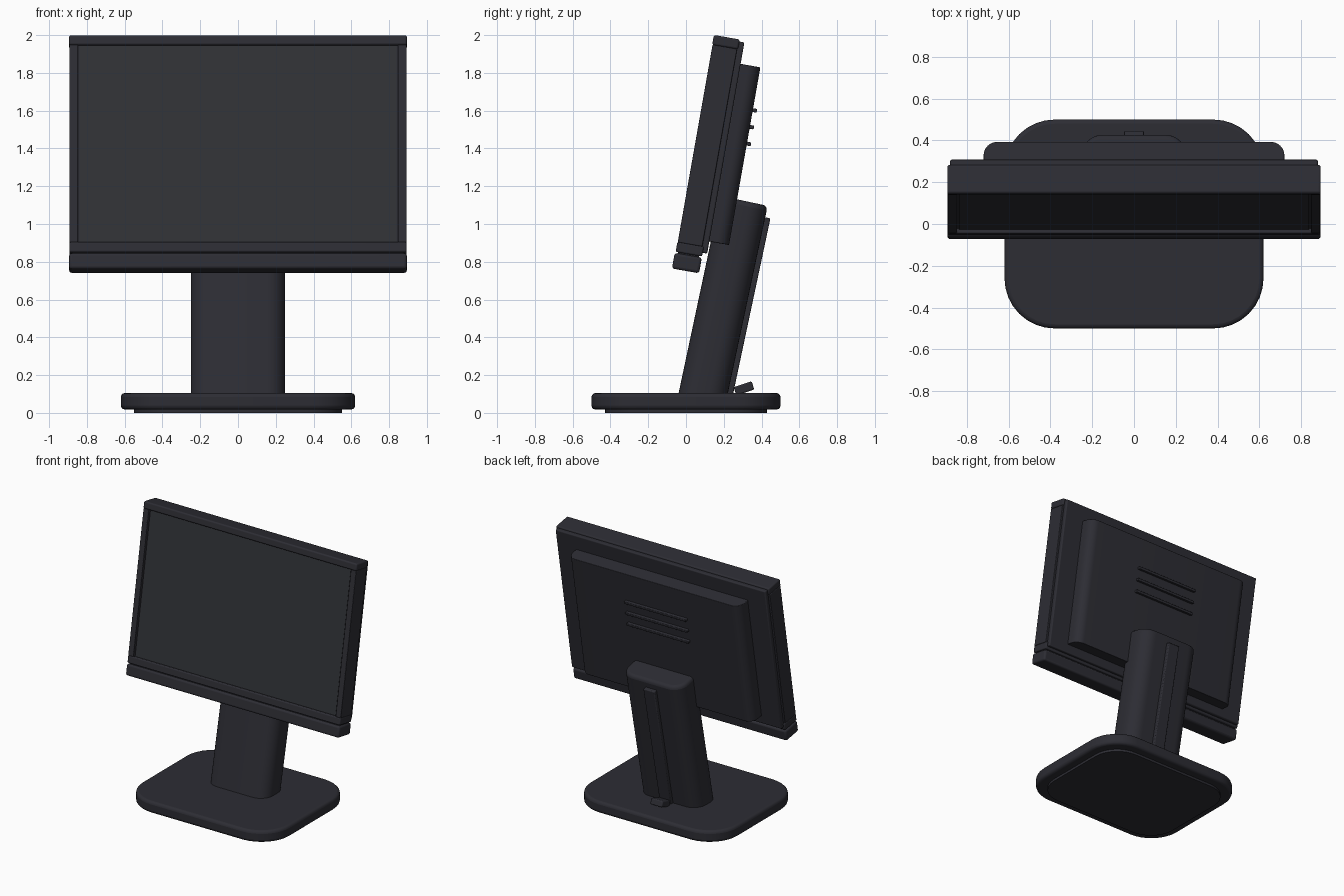
import bpy, bmesh, math
from mathutils import Matrix

cube = bpy.data.objects.get("Cube")
if cube:
    bpy.data.objects.remove(cube, do_unlink=True)


def material(name, rgb):
    m = bpy.data.materials.new(name)
    m.use_nodes = True
    m.diffuse_color = (*rgb, 1)
    m.node_tree.nodes["Principled BSDF"].inputs["Base Color"].default_value = (*rgb, 1)
    return m


CASE = material("dark case plastic", (0.026, 0.026, 0.034))
SCREEN = material("screen grey", (0.029, 0.031, 0.036))

# Leaning frames: z runs up the part, y runs out of its back
UPRIGHT = Matrix.Identity(4)
HEAD = Matrix.Rotation(math.radians(-10), 4, 'X')
NECK = Matrix.Rotation(math.radians(-12), 4, 'X')


def box(name, x, y, z, frame=UPRIGHT, mat=CASE, corner=0, back_only=False, edge=0):
    """Box from (min, max) ranges; corner rounds the z edges, edge softens the rest."""
    bm = bmesh.new()
    bmesh.ops.create_cube(bm, size=1)
    for v in bm.verts:
        v.co = [lo + (c + 0.5) * (hi - lo) for c, (lo, hi) in zip(v.co, (x, y, z))]
    if corner:
        mid = sum(y) / 2
        picked = []
        for e in bm.edges:
            a, b = (v.co for v in e.verts)
            if abs(a.z - b.z) > 1e-5 and (not back_only or a.y > mid):
                picked.append(e)
        bmesh.ops.bevel(bm, geom=picked, offset=corner, segments=8,
                        profile=0.5, affect='EDGES')
    mesh = bpy.data.meshes.new(name)
    bm.to_mesh(mesh)
    bm.free()
    mesh.materials.append(mat)
    ob = bpy.data.objects.new(name, mesh)
    bpy.context.collection.objects.link(ob)
    ob.matrix_world = frame
    if edge:
        bevel = ob.modifiers.new("soft edges", 'BEVEL')
        bevel.width = edge
        bevel.segments = 3
        bevel.limit_method = 'ANGLE'
        bevel.angle_limit = math.radians(40)
    bpy.ops.object.select_all(action='DESELECT')
    ob.select_set(True)
    bpy.context.view_layer.objects.active = ob
    bpy.ops.object.shade_smooth_by_angle(angle=math.radians(35))
    return ob


def wide(half):
    return (-half, half)


# Base and foot pad
box("base", wide(0.62), wide(0.5), (0.018, 0.105), corner=0.24, edge=0.02)
box("foot_pad", wide(0.55), wide(0.43), (0, 0.03), corner=0.2)

# Neck with cable cover and clip
box("neck", wide(0.25), (-0.06, 0.195), (0.06, 1.162), NECK, corner=0.1, edge=0.025)
box("cable_cover", wide(0.047), (0.17, 0.223), (0.08, 1.10), NECK, edge=0.006)
clip_frame = Matrix.Translation((0, 0.307, 0.13)) @ Matrix.Rotation(math.radians(18), 4, 'X')
box("cable_clip", wide(0.05), wide(0.05), wide(0.023), clip_frame, edge=0.008)

# Screen housing
box("housing", wide(0.885), (-0.178, -0.068), (0.87, 1.945), HEAD)
box("screen", wide(0.838), (-0.184, -0.17), (0.885, 1.943), HEAD, SCREEN)
for side, s in (("right", -1), ("left", 1)):
    box(side + "_rail", sorted((s * 0.847, s * 0.892)), (-0.2, -0.068),
        (0.882, 1.944), HEAD, edge=0.005)
box("top_bar", wide(0.894), (-0.202, -0.063), (1.943, 1.996), HEAD, edge=0.01)
box("middle_strip", wide(0.892), (-0.202, -0.06), (0.83, 0.884), HEAD, edge=0.008)
box("bottom_bar", wide(0.894), (-0.206, -0.06), (0.74, 0.824), HEAD, edge=0.014)
box("bar_joint", wide(0.88), (-0.19, -0.075), (0.81, 0.84), HEAD)

# Back of the housing
box("back_panel", wide(0.88), (-0.07, -0.036), (0.85, 1.985), HEAD, edge=0.008)
box("rear_cover", wide(0.72), (-0.04, 0.07), (0.915, 1.87), HEAD,
    corner=0.065, back_only=True, edge=0.004)
for i in range(3):
    z = 1.46 + i * 0.09
    box(f"vent_rib_{i + 1}", wide(0.26), (0.06, 0.092), (z - 0.01, z + 0.01), HEAD, edge=0.005)
